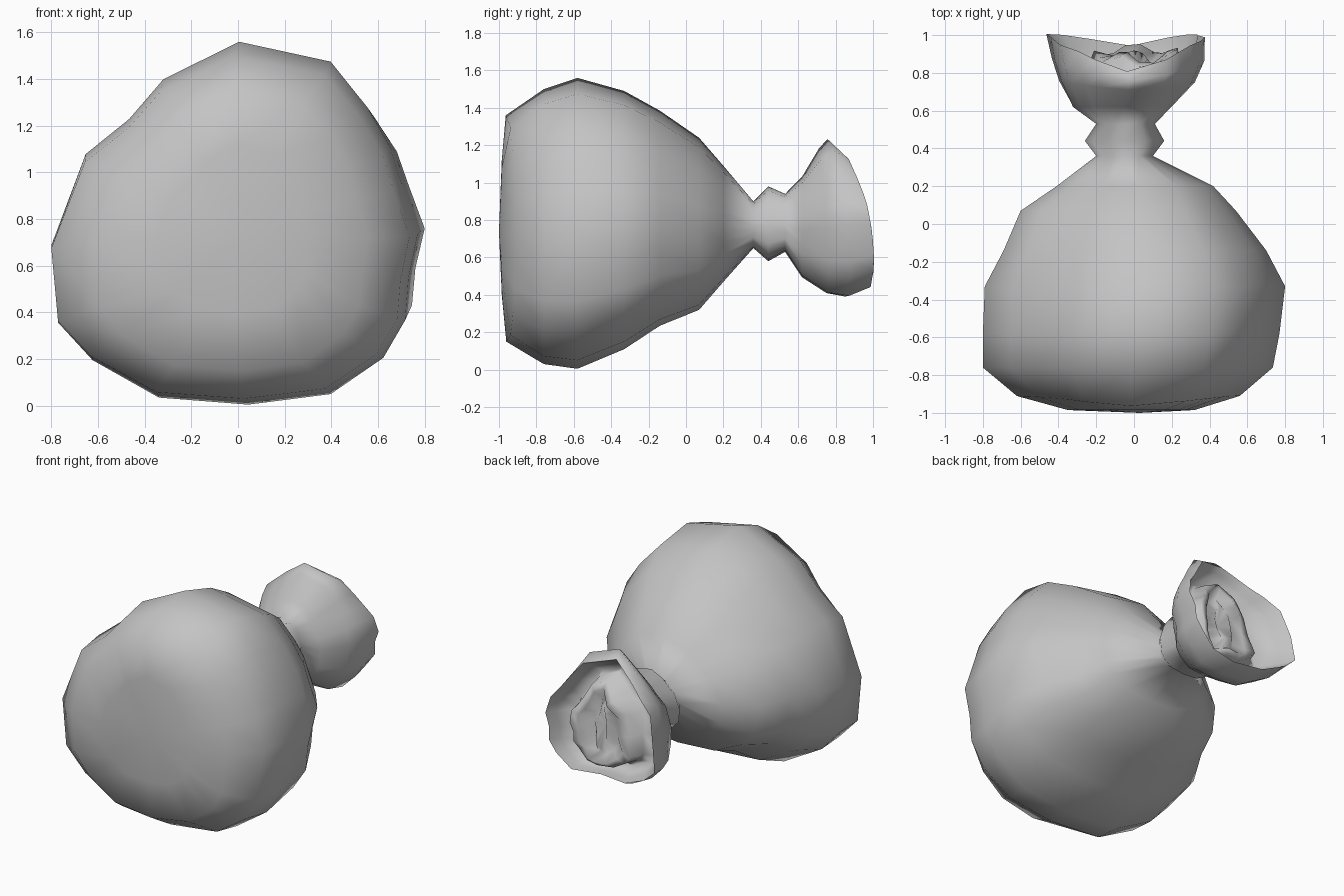
import bpy, bmesh
from math import sin, cos, atan2

cube = bpy.data.objects.get("Cube")
if cube:
    bpy.data.objects.remove(cube)

cloth = bpy.data.materials.new("grey cloth")
cloth.use_nodes = True
grey = (0.55, 0.55, 0.55, 1)
cloth.diffuse_color = grey
cloth.node_tree.nodes["Principled BSDF"].inputs["Base Color"].default_value = grey

# Uneven sack cross-section, normalised to run from -1 to 1
outline = [(.02, 1.56), (.42, 1.475), (.58, 1.28), (.68, 1.11), (.73, .95), (.8, .74),
           (.76, .55), (.745, .37), (.65, .21), (.42, .055), (.06, .01), (-.33, .04),
           (-.62, .2), (-.77, .36), (-.8, .69), (-.65, 1.08), (-.46, 1.23), (-.31, 1.4)]
section = [(x / .8, (z - .785) / .775) for x, z in outline]


def ring(bm, y, x0, x1, z0, z1, bend=0, fold=0, tilt=0, pleat=0):
    """One cross-section: bend pushes the sides back, fold ripples the edge."""
    verts = []
    for u, v in section:
        a = atan2(v, u)
        s = 1 + fold * (sin(5 * a + 1) - 1) + fold * .6 * sin(9 * a)
        x = (x0 + x1) / 2 + (x1 - x0) / 2 * u * s
        z = (z0 + z1) / 2 + (z1 - z0) / 2 * v * s
        depth = y + bend * abs(cos(a)) - tilt * v + pleat * sin(24 * x + 3 * z)
        verts.append(bm.verts.new((x, depth, z)))
    return verts


def loft(name, rings, caps):
    bm = bmesh.new()
    loops = [ring(bm, *r) for r in rings]
    n = len(section)
    for a, b in zip(loops, loops[1:]):
        for i in range(n):
            j = (i + 1) % n
            bm.faces.new((a[i], a[j], b[j], b[i]))
    for index, y in caps:
        loop = loops[index]
        x = sum(p.co.x for p in loop) / n
        z = sum(p.co.z for p in loop) / n
        tip = bm.verts.new((x, y, z))
        for i in range(n):
            bm.faces.new((loop[i], loop[(i + 1) % n], tip))
    bmesh.ops.recalc_face_normals(bm, faces=bm.faces)
    mesh = bpy.data.meshes.new(name)
    bm.to_mesh(mesh)
    bm.free()
    mesh.materials.append(cloth)
    mesh.shade_smooth()
    obj = bpy.data.objects.new(name, mesh)
    bpy.context.collection.objects.link(obj)
    return obj


# Full belly of the sack, from its flat base to the tied neck and flared mouth
rim = (.87, -.48, .385, .42, 1.18, .115, .035, .065)
loft("sack", [
    (-.985, -.35, .32, .4, 1.12),
    (-.965, -.62, .56, .15, 1.36, .055),
    (-.76, -.8, .735, .03, 1.5),
    (-.58, -.8, .77, .005, 1.56),
    (-.33, -.79, .8, .11, 1.49),
    (-.14, -.69, .7, .235, 1.385),
    (.07, -.6, .54, .32, 1.24),
    (.2, -.41, .42, .47, 1.09),
    (.36, -.2, .1, .65, .9),
    (.44, -.26, .16, .58, .98),
    (.53, -.2, .11, .63, .94),
    (.62, -.33, .2, .49, 1.03, 0, .01),
    (.73, -.41, .33, .39, 1.18, .02, .03, .02),
    (.8, -.45, .38, .37, 1.23, .06, .03, .045),
    rim], [(0, -1)])

# Thin inner wall of the mouth, with a crumpled wad bunched low and to one side
loft("crumpled_mouth", [
    rim,
    (.82, -.42, .36, .42, 1.15, .08, .035, .05),
    (.73, -.34, .29, .45, 1.08, .03, .04, .03),
    (.76, -.26, .26, .46, 1.05, .03, .05, .03, .02),
    (.87, -.22, .24, .46, 1.03, .03, .06, .03, .03),
    (.9, -.15, .19, .49, .98, .01, .07, .03, .03),
    (.84, -.09, .13, .54, .93, 0, .07, .02, .03),
    (.88, -.03, .07, .6, .87, 0, .05, .02, .02)], [(-1, .83)])
